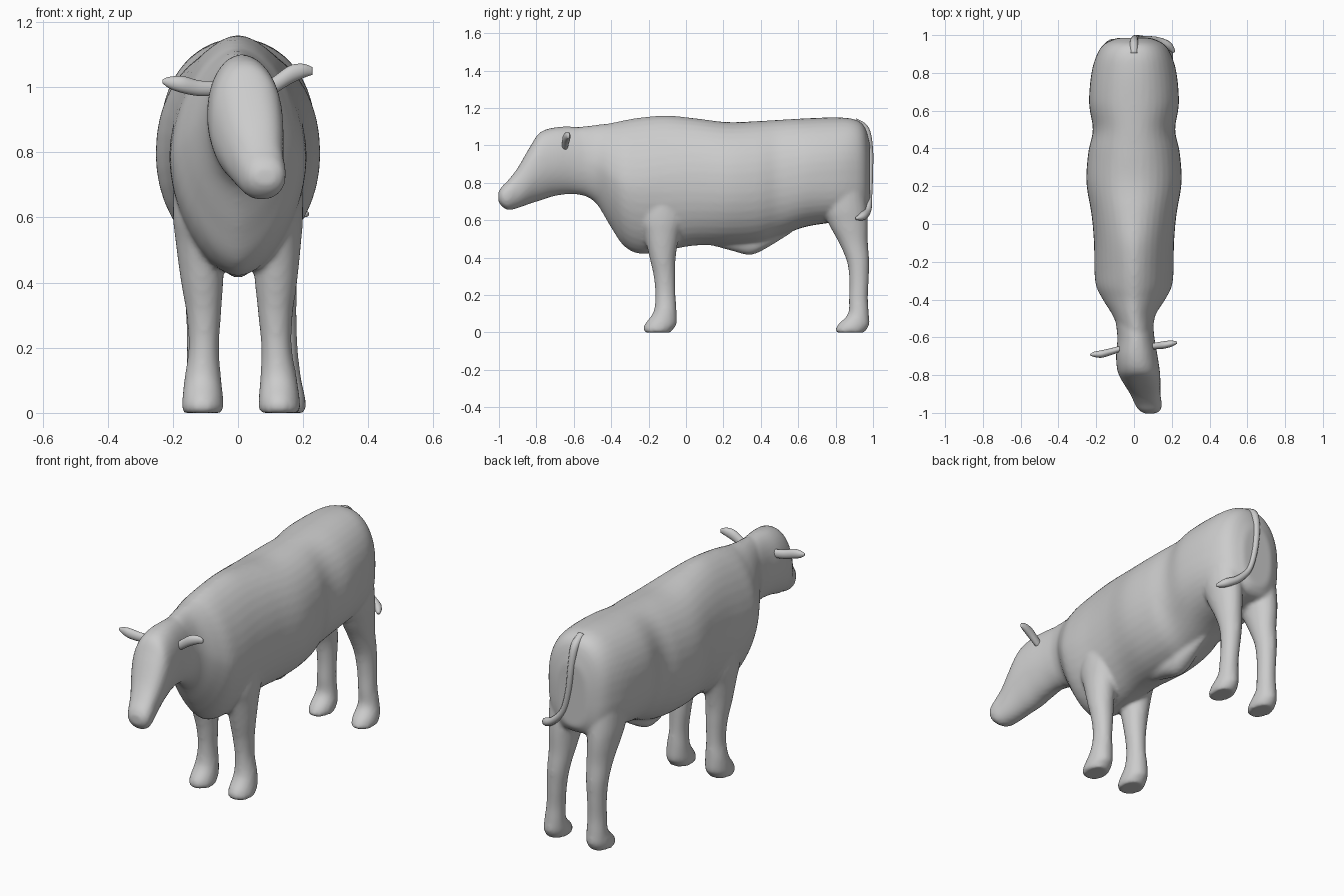
import bpy, bmesh, math
from mathutils import Vector


def spread(rows, steps=5):
    """Catmull-Rom resampling of rows of numbers."""
    out = []
    for i in range(len(rows) - 1):
        a, b = rows[max(i - 1, 0)], rows[i]
        c, d = rows[i + 1], rows[min(i + 2, len(rows) - 1)]
        for k in range(steps):
            t = k / steps
            out.append([0.5 * (2 * q + (r - p) * t + (2 * p - 5 * q + 4 * r - s) * t * t
                               + (3 * q - p - 3 * r + s) * t ** 3)
                        for p, q, r, s in zip(a, b, c, d)])
    out.append(list(rows[-1]))
    return out


def add_loft(bm, rings):
    """Closed skin through equal-sized rings of points."""
    loops = [[bm.verts.new(p) for p in ring] for ring in rings]
    n = len(loops[0])
    faces = [bm.faces.new(loops[0]), bm.faces.new(loops[-1])]
    for a, b in zip(loops, loops[1:]):
        for i in range(n):
            j = (i + 1) % n
            faces.append(bm.faces.new((a[i], a[j], b[j], b[i])))
    bmesh.ops.recalc_face_normals(bm, faces=faces)


def angles(n):
    return [2 * math.pi * i / n for i in range(n)]


def power(v, p):
    return math.copysign(abs(v) ** p, v)


def upright_ring(y, top, bot, w, xc, p_top, p_bot):
    """Cross-section across the body, rounder or squarer above and below."""
    ring = []
    for t in angles(40):
        p = p_top if math.sin(t) > 0 else p_bot
        ring.append((xc + w * power(math.cos(t), p), y,
                     (top + bot) / 2 + (top - bot) / 2 * power(math.sin(t), p)))
    return ring


def flat_ring(x, y, z, rx, ry):
    return [(x + rx * math.cos(t), y + ry * math.sin(t), z) for t in angles(24)]


def side_ring(x, y, z, ry, rz):
    return [(x, y + ry * math.cos(t), z + rz * math.sin(t)) for t in angles(16)]


def finish(name, bm, voxel=None):
    mesh = bpy.data.meshes.new(name)
    bm.to_mesh(mesh)
    bm.free()
    mesh.polygons.foreach_set("use_smooth", [True] * len(mesh.polygons))
    ob = bpy.data.objects.new(name, mesh)
    bpy.context.collection.objects.link(ob)
    if voxel:
        fuse = ob.modifiers.new("fuse", 'REMESH')
        fuse.mode = 'VOXEL'
        fuse.voxel_size = voxel
        fuse.use_smooth_shade = True
        soft = ob.modifiers.new("soften", 'SMOOTH')
        soft.factor = 0.5
        soft.iterations = 5
    return ob


# y, top, bottom, half width, x centre, roundness above and below
TRUNK = [
    (-0.56, 1.10, 0.74, 0.090, 0.01, 1.0, 1.0),
    (-0.48, 1.11, 0.69, 0.115, 0.00, 1.1, 1.1),
    (-0.40, 1.12, 0.56, 0.165, 0.00, 1.15, 1.2),
    (-0.33, 1.135, 0.46, 0.200, 0.00, 1.15, 1.2),
    (-0.24, 1.15, 0.42, 0.210, 0.00, 1.15, 1.15),
    (-0.10, 1.16, 0.44, 0.212, 0.00, 1.1, 1.05),
    (0.05, 1.145, 0.465, 0.225, 0.00, 1.0, 1.0),
    (0.22, 1.125, 0.465, 0.252, 0.00, 0.95, 1.0),
    (0.38, 1.13, 0.475, 0.242, 0.00, 0.95, 1.0),
    (0.50, 1.137, 0.515, 0.218, 0.00, 0.95, 0.95),
    (0.64, 1.145, 0.565, 0.238, 0.00, 0.95, 0.85),
    (0.80, 1.150, 0.590, 0.225, 0.00, 0.95, 0.75),
    (0.90, 1.140, 0.605, 0.195, 0.00, 0.9, 0.7),
    (0.955, 1.100, 0.620, 0.155, 0.00, 0.9, 0.7),
    (0.985, 1.000, 0.660, 0.090, 0.00, 0.9, 0.8),
]
HEAD = [
    (-0.50, 1.09, 0.72, 0.100, 0.00, 1, 1),
    (-0.60, 1.10, 0.74, 0.098, 0.01, 1, 1),
    (-0.70, 1.097, 0.73, 0.110, 0.015, 0.95, 1),
    (-0.78, 1.07, 0.705, 0.112, 0.025, 0.9, 1),
    (-0.83, 1.00, 0.69, 0.102, 0.038, 0.85, 1),
    (-0.90, 0.88, 0.665, 0.080, 0.060, 0.85, 0.9),
    (-0.95, 0.815, 0.655, 0.072, 0.075, 0.9, 0.9),
    (-0.985, 0.78, 0.675, 0.058, 0.083, 0.9, 0.9),
    (-1.003, 0.75, 0.70, 0.032, 0.085, 1, 1),
]
# Bump under the belly
SHEATH = [
    (0.12, 0.52, 0.47, 0.02, 0, 1, 1),
    (0.24, 0.54, 0.438, 0.05, 0, 1, 1),
    (0.34, 0.55, 0.415, 0.055, 0, 1, 1),
    (0.42, 0.55, 0.445, 0.05, 0, 1, 1),
    (0.56, 0.58, 0.53, 0.02, 0, 1, 1),
]
# x, y, z, half width, half depth
FRONT_LEG = [
    (0.105, -0.12, 0.78, 0.085, 0.10),
    (0.115, -0.13, 0.62, 0.085, 0.125),
    (0.115, -0.13, 0.52, 0.076, 0.095),
    (0.110, -0.125, 0.40, 0.065, 0.070),
    (0.105, -0.115, 0.30, 0.053, 0.058),
    (0.105, -0.110, 0.20, 0.047, 0.054),
    (0.108, -0.112, 0.11, 0.056, 0.062),
    (0.108, -0.135, 0.045, 0.063, 0.085),
    (0.108, -0.150, 0.015, 0.064, 0.078),
    (0.108, -0.150, 0.00, 0.058, 0.070),
]
HIND_LEG = [
    (0.115, 0.84, 0.80, 0.085, 0.11),
    (0.115, 0.85, 0.66, 0.085, 0.118),
    (0.115, 0.868, 0.58, 0.075, 0.105),
    (0.110, 0.895, 0.48, 0.064, 0.078),
    (0.110, 0.920, 0.38, 0.056, 0.060),
    (0.110, 0.925, 0.28, 0.049, 0.052),
    (0.110, 0.922, 0.18, 0.047, 0.051),
    (0.110, 0.922, 0.10, 0.052, 0.056),
    (0.110, 0.898, 0.045, 0.060, 0.083),
    (0.110, 0.882, 0.015, 0.060, 0.083),
    (0.110, 0.880, 0.00, 0.055, 0.075),
]

# Trunk, head and legs fused into one skin
bm = bmesh.new()
for rows in (TRUNK, HEAD, SHEATH):
    add_loft(bm, [upright_ring(*r) for r in spread(rows)])
for side in (-1, 1):
    for rows, splay in ((FRONT_LEG, 0.02), (HIND_LEG, 0.04)):
        rings = []
        for x, y, z, rx, ry in spread(rows):
            # right feet stand a little further out
            out = splay * max(0, 1 - z / 0.6) if side > 0 else 0
            rings.append(flat_ring(side * (x + out), y, max(z, 0), rx, ry))
        add_loft(bm, rings)
finish("body", bm, 0.011)

# Ears: x, y, z, half thickness, half height
EARS = {
    "left_ear": [(-0.07, -0.66, 0.995, 0.016, 0.022), (-0.12, -0.675, 0.997, 0.018, 0.024),
                 (-0.17, -0.688, 1.008, 0.020, 0.026), (-0.21, -0.690, 1.014, 0.014, 0.018),
                 (-0.232, -0.692, 1.018, 0.004, 0.006)],
    "right_ear": [(0.08, -0.65, 0.985, 0.016, 0.024), (0.12, -0.645, 1.012, 0.018, 0.028),
                  (0.16, -0.640, 1.038, 0.020, 0.029), (0.20, -0.633, 1.050, 0.016, 0.022),
                  (0.228, -0.628, 1.050, 0.006, 0.012)],
}
for name, rows in EARS.items():
    bm = bmesh.new()
    add_loft(bm, [side_ring(*r) for r in spread(rows)])
    finish(name, bm)

# Tail hanging down the rump and curling under the right thigh
path = spread([(0, 0.90, 1.125, 0.022), (0, 0.958, 1.085, 0.022), (0.005, 0.982, 0.98, 0.018),
               (0.02, 0.984, 0.85, 0.016), (0.055, 0.980, 0.73, 0.016),
               (0.12, 0.972, 0.655, 0.019), (0.18, 0.945, 0.622, 0.022),
               (0.212, 0.91, 0.61, 0.008)])
rings = []
for i, (x, y, z, r) in enumerate(path):
    a, b = path[max(i - 1, 0)], path[min(i + 1, len(path) - 1)]
    along = (Vector(b[:3]) - Vector(a[:3])).normalized()
    u = along.cross(Vector((0, 1, 0.6))).normalized()
    v = along.cross(u)
    rings.append([Vector((x, y, z)) + r * (u * math.cos(t) + v * math.sin(t)) for t in angles(12)])
bm = bmesh.new()
add_loft(bm, rings)
finish("tail", bm)
